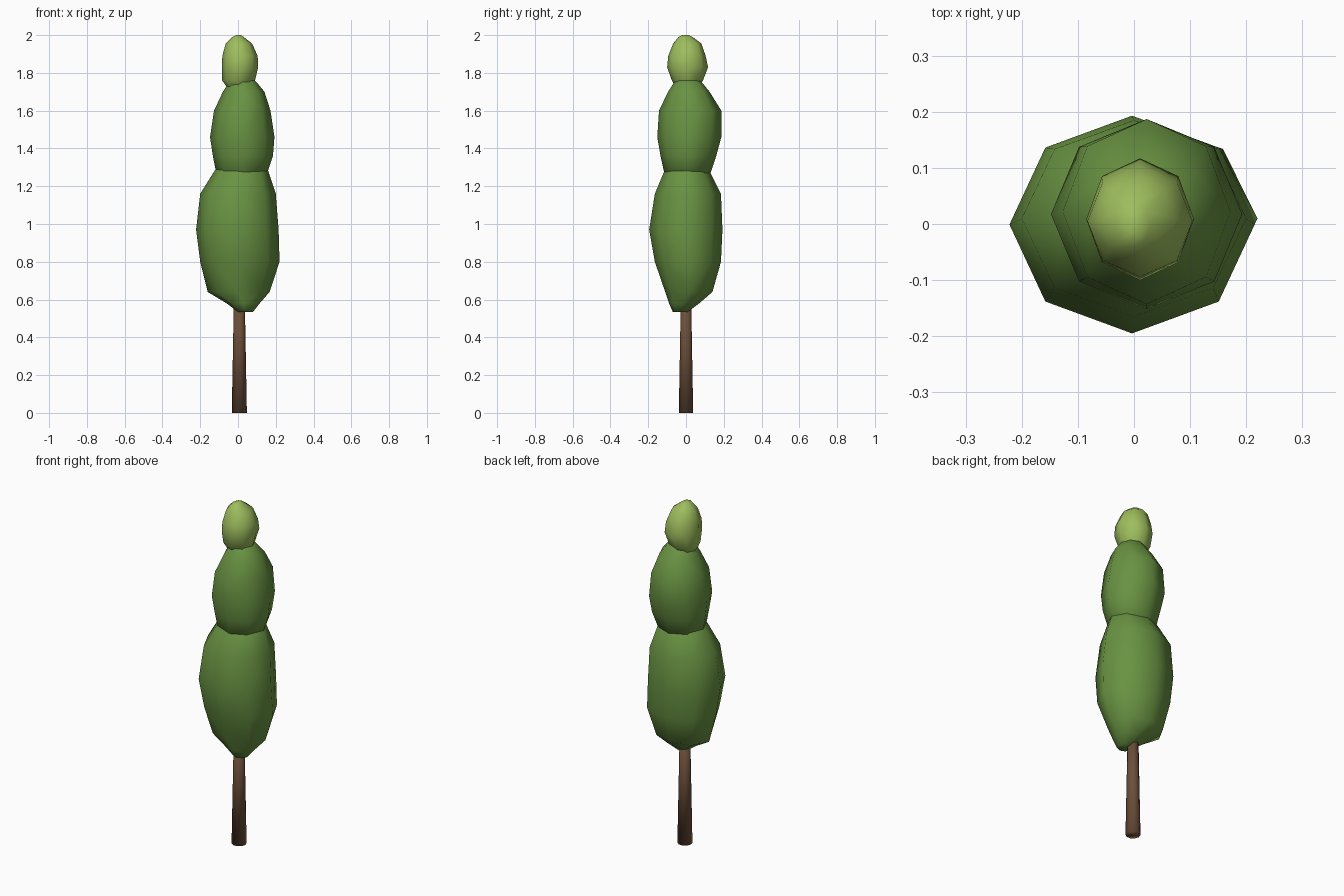
import bpy
import bmesh
from math import cos, sin, tau

cube = bpy.data.objects.get("Cube")
if cube:
    bpy.data.objects.remove(cube, do_unlink=True)


def make_material(name, red, green, blue):
    material = bpy.data.materials.new(name)
    material.use_nodes = True
    colour = (red, green, blue, 1)
    material.diffuse_color = colour
    material.node_tree.nodes["Principled BSDF"].inputs["Base Color"].default_value = colour
    return material


def loft(name, material, levels, sides=8):
    """Skin a closed, smooth form over uneven oval rings.

    Each level holds: height, left limit, right limit, front limit, back limit.
    """
    bm = bmesh.new()
    rings = []
    for z, x_min, x_max, y_min, y_max in levels:
        centre_x, centre_y = (x_min + x_max) / 2, (y_min + y_max) / 2
        radius_x, radius_y = (x_max - x_min) / 2, (y_max - y_min) / 2
        ring = []
        for step in range(sides):
            angle = tau * step / sides
            ring.append(bm.verts.new((centre_x + radius_x * cos(angle),
                                      centre_y + radius_y * sin(angle), z)))
        rings.append(ring)
    for lower, upper in zip(rings, rings[1:]):
        for i in range(sides):
            j = (i + 1) % sides
            bm.faces.new((lower[i], lower[j], upper[j], upper[i]))
    bm.faces.new(rings[0][::-1])
    bm.faces.new(rings[-1])
    for face in bm.faces:
        face.smooth = True
    # Alternate facets like a hand-shaped low-poly crown
    bmesh.ops.triangulate(bm, faces=[f for f in bm.faces if len(f.verts) == 4])
    bmesh.ops.recalc_face_normals(bm, faces=bm.faces)
    mesh = bpy.data.meshes.new(name)
    bm.to_mesh(mesh)
    bm.free()
    mesh.materials.append(material)
    obj = bpy.data.objects.new(name, mesh)
    bpy.context.collection.objects.link(obj)
    return obj


bark = make_material("brown bark", 0.15, 0.078, 0.042)
leaf = make_material("leaf green", 0.14, 0.29, 0.055)
young_leaf = make_material("young leaf green", 0.34, 0.51, 0.11)

# Tapered trunk, its top hidden in the foliage
loft("trunk", bark, [
    (0, -.033, .047, -.04, .04),
    (.7, -.02, .034, -.027, .027),
], sides=10)

# Large lower foliage
loft("lower_foliage", leaf, [
    (.535, .0, .08, -.07, .01),
    (.58, -.06, .115, -.09, .07),
    (.64, -.16, .167, -.11, .14),
    (.80, -.2, .22, -.165, .185),
    (.97, -.222, .215, -.195, .193),
    (1.16, -.2, .2, -.165, .185),
    (1.28, -.125, .16, -.115, .125),
    (1.37, -.04, .06, -.04, .04),
])

# Middle foliage
loft("middle_foliage", leaf, [
    (1.21, -.03, .06, -.04, .05),
    (1.27, -.115, .155, -.115, .13),
    (1.36, -.133, .185, -.135, .16),
    (1.46, -.148, .193, -.152, .187),
    (1.60, -.127, .172, -.143, .187),
    (1.70, -.08, .14, -.095, .125),
    (1.755, -.045, .095, -.06, .08),
    (1.79, -.01, .04, -.02, .03),
])

# Small bright tip
loft("top_foliage", young_leaf, [
    (1.685, -.03, .03, -.03, .04),
    (1.76, -.084, .09, -.075, .09),
    (1.83, -.085, .107, -.1, .117),
    (1.89, -.083, .104, -.094, .104),
    (1.955, -.065, .075, -.068, .082),
    (1.99, -.03, .03, -.04, .035),
    (2, -.01, .015, -.02, .015),
])
